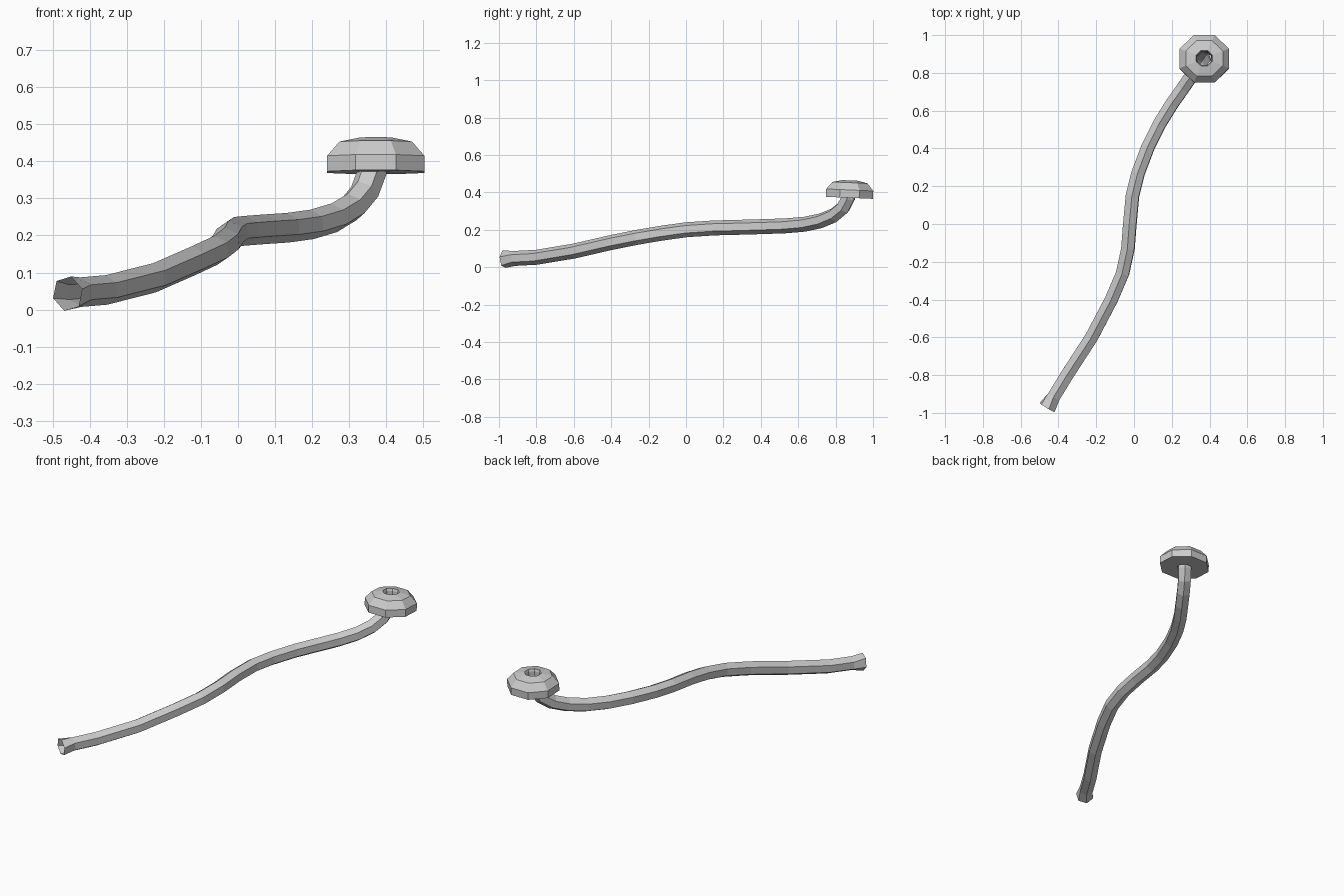
import bpy, bmesh
from math import sin, cos, pi, radians
from mathutils import Vector, Matrix

if "Cube" in bpy.data.objects:
    bpy.data.objects.remove(bpy.data.objects["Cube"])


def finish(bm, name):
    bmesh.ops.recalc_face_normals(bm, faces=bm.faces)
    me = bpy.data.meshes.new(name)
    bm.to_mesh(me)
    bm.free()
    ob = bpy.data.objects.new(name, me)
    bpy.context.collection.objects.link(ob)
    return ob


def bridge(bm, a, b):
    n = len(a)
    for i in range(n):
        bm.faces.new((a[i], a[(i + 1) % n], b[(i + 1) % n], b[i]))


# Winding hollow stem: hexagonal section swept along a path, flared open end
path = [Vector(p) for p in (
    (-0.46, -0.972, 0.043), (-0.425, -0.915, 0.047), (-0.355, -0.80, 0.053),
    (-0.225, -0.60, 0.086), (-0.12, -0.40, 0.132), (-0.06, -0.26, 0.160),
    (-0.032, -0.13, 0.182), (-0.022, 0.0, 0.200), (-0.008, 0.15, 0.210),
    (0.022, 0.27, 0.213), (0.075, 0.41, 0.217), (0.135, 0.53, 0.221),
    (0.20, 0.635, 0.230), (0.26, 0.72, 0.248), (0.308, 0.79, 0.277),
    (0.342, 0.84, 0.318), (0.362, 0.868, 0.372), (0.37, 0.875, 0.43))]

bm = bmesh.new()
up = Vector((0, 0, 1))
prev = None
for i, p in enumerate(path):
    t = (path[min(i + 1, len(path) - 1)] - path[max(i - 1, 0)]).normalized()
    up = (up - t * up.dot(t)).normalized()      # carry the frame along the path
    side = t.cross(up)
    r = 0.048 if i == 0 else 0.04
    twist = radians(15) if i == 0 else 0
    ring = []
    for k in range(6):
        a = k * pi / 3 + twist
        ring.append(bm.verts.new(p + r * (cos(a) * up + sin(a) * side)))
    if prev:
        bridge(bm, prev, ring)
    prev = ring
finish(bm, "stem")

# Eight-sided cap with a hole through the middle
profile = [(0.04, -0.03), (0.142, -0.03), (0.142, 0.012),
           (0.106, 0.051), (0.046, 0.063), (0.041, 0.05)]
bm = bmesh.new()
rings = []
for r, z in profile:
    rings.append([bm.verts.new((r * cos((k + 0.5) * pi / 4),
                                r * sin((k + 0.5) * pi / 4) * 0.96, z))
                  for k in range(8)])
for i in range(len(rings)):
    bridge(bm, rings[i], rings[(i + 1) % len(rings)])
cap = finish(bm, "cap")
cap.matrix_world = Matrix.Translation((0.372, 0.875, 0.401)) @ Matrix.Rotation(radians(-2.5), 4, 'X')
